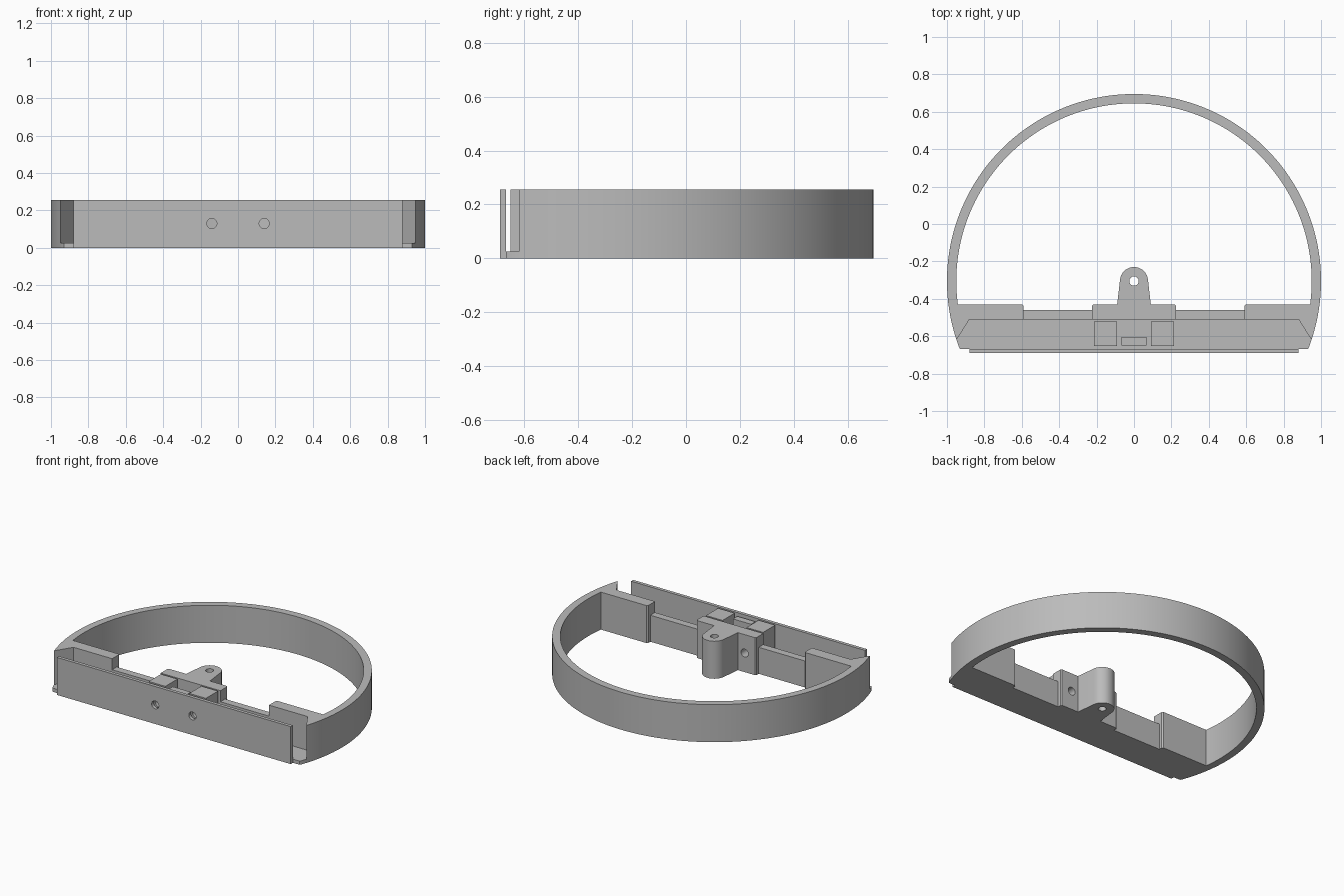
import bpy, bmesh
from math import sin, cos, asin, pi, radians, sqrt

cube = bpy.data.objects.get("Cube")
if cube:
    bpy.data.objects.remove(cube, do_unlink=True)

H = 0.255          # full height
FLOOR = 0.025      # floor thickness
CY = -0.305        # centre of the ring and of the tab hole
WALL_Y = -0.51     # front face of the inner wall
BACK_Y = -0.43     # back face of the thick wall sections
EDGE_Y = -0.62     # where the ring stops at the front

grey = bpy.data.materials.new("plain grey")
grey.use_nodes = True
grey.diffuse_color = (0.5, 0.5, 0.5, 1)
grey.node_tree.nodes["Principled BSDF"].inputs["Base Color"].default_value = (0.5, 0.5, 0.5, 1)


def prism(name, outline, z0, z1):
    """Extrude a plan outline from z0 up to z1."""
    bm = bmesh.new()
    face = bm.faces.new([bm.verts.new((x, y, z0)) for x, y in outline])
    up = bmesh.ops.extrude_face_region(bm, geom=[face])["geom"]
    bmesh.ops.translate(bm, vec=(0, 0, z1 - z0),
                        verts=[v for v in up if isinstance(v, bmesh.types.BMVert)])
    bmesh.ops.recalc_face_normals(bm, faces=bm.faces)
    mesh = bpy.data.meshes.new(name)
    bm.to_mesh(mesh)
    bm.free()
    mesh.materials.append(grey)
    obj = bpy.data.objects.new(name, mesh)
    bpy.context.collection.objects.link(obj)
    return obj


def box(name, x0, x1, y0, y1, z0, z1):
    return prism(name, [(x0, y0), (x1, y0), (x1, y1), (x0, y1)], z0, z1)


def arc(r, a0, a1, n):
    return [(r * cos(a0 + (a1 - a0) * i / n), CY + r * sin(a0 + (a1 - a0) * i / n))
            for i in range(n + 1)]


def mirrored(half):
    """Close an outline given by its +x half, running from front to back."""
    return half + [(-x, y) for x, y in reversed(half)]


def drill(obj, x, y, z, r, along_y):
    """Cut a round through hole and keep the plain mesh."""
    bpy.ops.mesh.primitive_cylinder_add(
        vertices=32, radius=r, depth=1, location=(x, y, z),
        rotation=(pi / 2 if along_y else 0, 0, 0))
    cutter = bpy.context.object
    cutter.hide_render = True
    cutter.data.materials.append(grey)
    mod = obj.modifiers.new("hole", "BOOLEAN")
    mod.operation, mod.solver, mod.object = "DIFFERENCE", "EXACT", cutter
    bpy.context.view_layer.update()
    graph = bpy.context.evaluated_depsgraph_get()
    mesh = bpy.data.meshes.new_from_object(obj.evaluated_get(graph))
    obj.modifiers.clear()
    obj.data = mesh
    bpy.data.objects.remove(cutter, do_unlink=True)


# Ring with the two thick end blocks in one outline
a_out = asin(EDGE_Y - CY)
a_in = asin((BACK_Y - CY) / 0.95)
rim = prism("ring", arc(1, a_out, pi - a_out, 120)
            + [(-0.88, WALL_Y), (-0.59, WALL_Y), (-0.59, BACK_Y - 0.008), (-0.598, BACK_Y)]
            + arc(0.95, pi - a_in, a_in, 120)
            + [(0.598, BACK_Y), (0.59, BACK_Y - 0.008), (0.59, WALL_Y), (0.88, WALL_Y)],
            0, H)

# Thin floor and the front plate
front = -0.667
floor = prism("floor", mirrored([(0.93, front), (0.935, front + 0.007),
                                 (sqrt(1 - (EDGE_Y - CY) ** 2), EDGE_Y),
                                 (0.88, WALL_Y)]), 0, FLOOR)
plate = box("front_plate", -0.88, 0.88, -0.69, front, 0, H)

# Centre wall block with rounded hinge tab
tab_end = arc(0.075, radians(5), pi / 2, 12)[:-1]
centre = prism("centre_block_with_tab", mirrored(
    [(0.225, WALL_Y), (0.225, BACK_Y - 0.008), (0.217, BACK_Y), (0.09, BACK_Y)]
    + tab_end), 0, H)
drill(centre, 0, CY, H / 2, 0.025, False)

# Low walls and spacer boxes on both sides
parts = [rim, floor, plate, centre]
drilled = [plate, centre]
for side, s in (("left", 1), ("right", -1)):
    parts.append(box(side + "_low_wall", *sorted((s * 0.225, s * 0.59)),
                     WALL_Y, -0.46, 0, 0.18))
    spacer = box(side + "_spacer_box", *sorted((s * 0.09, s * 0.215)),
                 -0.652, -0.522, FLOOR, H)
    parts.append(spacer)
    drilled.append(spacer)
parts.append(box("middle_stop", -0.068, 0.068, -0.65, -0.603, FLOOR, 0.24))

# Screw holes running front to back
for obj in drilled:
    for x in (-0.14, 0.14):
        if min(v.co.x for v in obj.data.vertices) < x < max(v.co.x for v in obj.data.vertices):
            drill(obj, x, -0.6, 0.13, 0.027, True)

# Smooth curved walls, keep edges sharp
bpy.ops.object.select_all(action="DESELECT")
for obj in parts:
    obj.select_set(True)
bpy.context.view_layer.objects.active = rim
bpy.ops.object.shade_smooth_by_angle(angle=radians(30))
